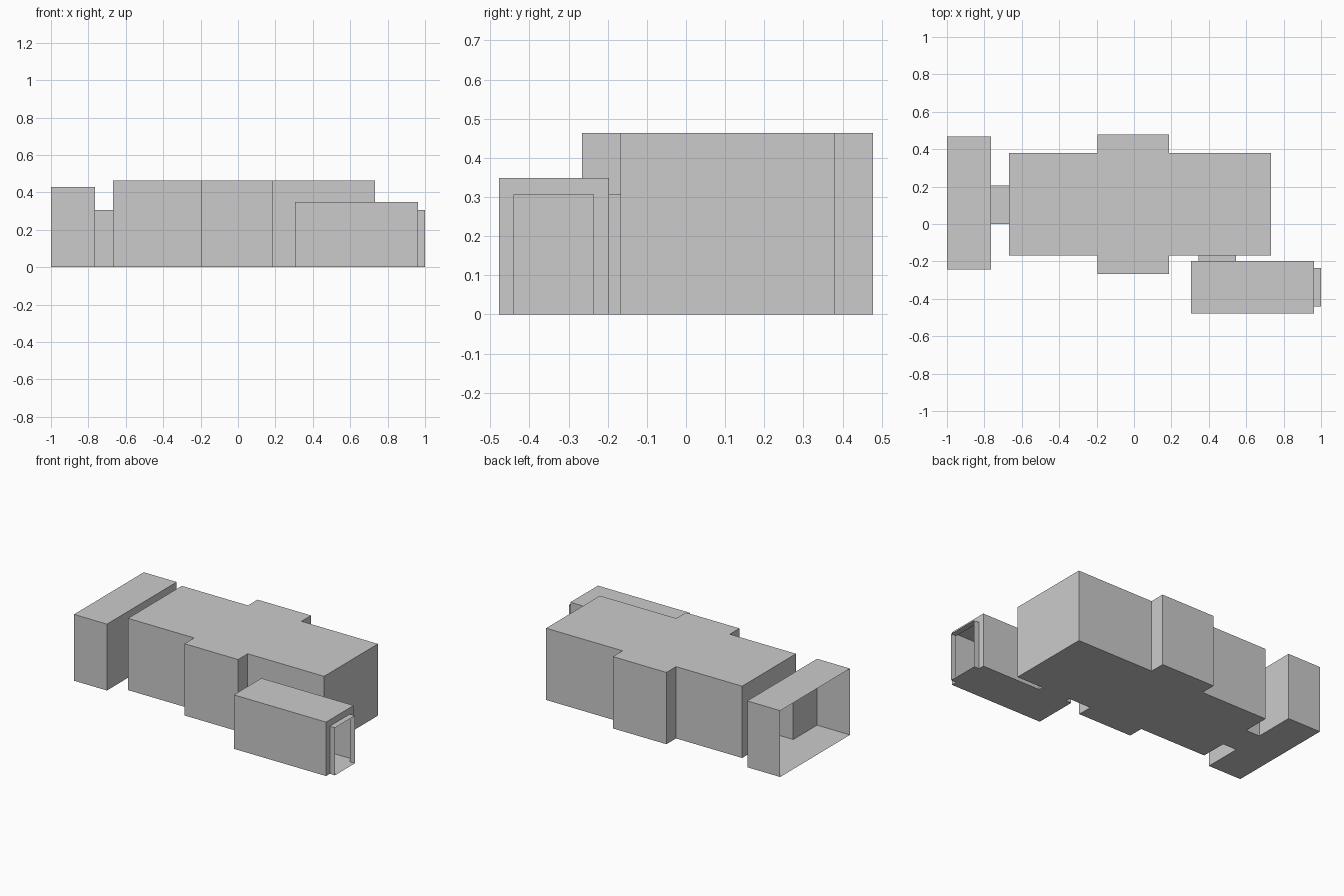
import bpy, bmesh

if "Cube" in bpy.data.objects:
    bpy.data.objects.remove(bpy.data.objects["Cube"])

DOOR_H = 0.307


def shell(name, pts, h, doors=None, open_edges=()):
    """Hollow thin room: footprint (counter-clockwise), height,
    doors {edge index: (start, end)}, and edges left without a wall."""
    doors = doors or {}
    bm = bmesh.new()
    cache = {}

    def v(p, z):
        key = (p[0], p[1], z)
        if key not in cache:
            cache[key] = bm.verts.new(key)
        return cache[key]

    bm.faces.new([v(p, h) for p in pts])
    # the floor outline also carries the door corners
    floor = []
    n = len(pts)
    for i, p in enumerate(pts):
        q = pts[(i + 1) % n]
        floor.append(v(p, 0))
        if i in open_edges:
            continue
        loop = [v(p, 0)]
        if i in doors:
            a, b = doors[i]
            loop += [v(a, 0), v(a, DOOR_H), v(b, DOOR_H), v(b, 0)]
            floor += [v(a, 0), v(b, 0)]
        loop += [v(q, 0), v(q, h), v(p, h)]
        bm.faces.new(loop)
    bm.faces.new(floor[::-1])
    me = bpy.data.meshes.new(name)
    bm.to_mesh(me)
    bm.free()
    ob = bpy.data.objects.new(name, me)
    bpy.context.collection.objects.link(ob)
    return ob


def rect(x0, x1, y0, y1):
    return [(x0, y0), (x1, y0), (x1, y1), (x0, y1)]


# key plan lines
LX, MX0, MX1 = -0.765, -0.667, 0.732
BX0, BX1 = -0.195, 0.187
MY0, MY1, BY0, BY1 = -0.168, 0.38, -0.266, 0.478
PY0, PY1 = 0.0, 0.207
CX0, CX1 = 0.345, 0.545
RX0, RX1, RY0, RY1 = 0.305, 0.963, -0.478, -0.197
DY0, DY1 = -0.44, -0.236

# main hall with a bay on both long sides
hall = [(MX0, MY0), (BX0, MY0), (BX0, BY0), (BX1, BY0), (BX1, MY0), (MX1, MY0),
        (MX1, MY1), (BX1, MY1), (BX1, BY1), (BX0, BY1), (BX0, MY1), (MX0, MY1)]
shell("main_hall", hall, 0.463,
      {4: ((CX0, MY0), (CX1, MY0)), 11: ((MX0, PY1), (MX0, PY0))})

# end room, fully open on its outer side
shell("end_room", rect(-1.0, LX, -0.243, 0.468), 0.428,
      {1: ((LX, PY0), (LX, PY1))}, open_edges=(3,))

# side room with an exit door
shell("side_room", rect(RX0, RX1, RY0, RY1), 0.348,
      {1: ((RX1, DY0), (RX1, DY1)), 2: ((CX1, RY1), (CX0, RY1))})

# short passages, open at both ends
shell("end_passage", rect(LX, MX0, PY0, PY1), DOOR_H, open_edges=(1, 3))
shell("side_passage", rect(CX0, CX1, RY1, MY0), DOOR_H, open_edges=(0, 2))
shell("exit_porch", rect(RX1, 1.0, DY0, DY1), DOOR_H, open_edges=(1, 3))
